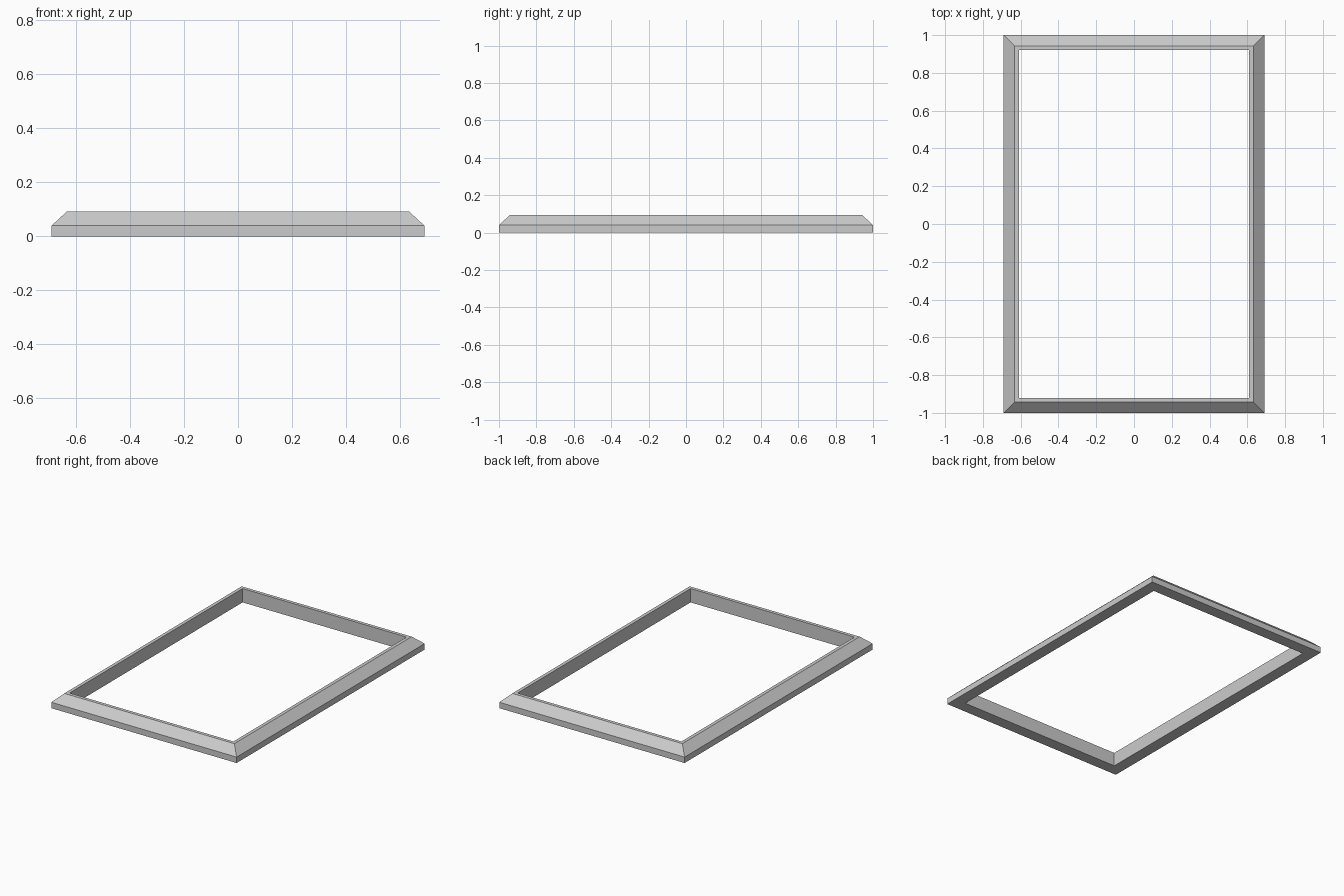
import bpy
import bmesh

cube = bpy.data.objects.get("Cube")
if cube:
    bpy.data.objects.remove(cube, do_unlink=True)

HALF_X, HALF_Y = 0.69, 1.0
# Moulding cross-section: (inset from the outer edge, height)
PROFILE = [(0, 0), (0, 0.04), (0.057, 0.093), (0.08, 0.093), (0.08, 0)]

# Frame colour
grey = bpy.data.materials.new("light grey")
grey.use_nodes = True
colour = (0.6, 0.6, 0.6, 1)
grey.diffuse_color = colour
grey.node_tree.nodes["Principled BSDF"].inputs["Base Color"].default_value = colour

# Sweep the section around four mitred corners
bm = bmesh.new()
corners = [(-1, -1), (1, -1), (1, 1), (-1, 1)]
rings = [[bm.verts.new((sx * (HALF_X - inset), sy * (HALF_Y - inset), z))
          for inset, z in PROFILE] for sx, sy in corners]
n = len(PROFILE)
for i, ring in enumerate(rings):
    following = rings[(i + 1) % len(rings)]
    for j in range(n):
        k = (j + 1) % n
        bm.faces.new((ring[j], following[j], following[k], ring[k]))
bmesh.ops.recalc_face_normals(bm, faces=bm.faces)

mesh = bpy.data.meshes.new("picture_frame")
bm.to_mesh(mesh)
bm.free()
mesh.materials.append(grey)
bpy.context.collection.objects.link(bpy.data.objects.new("picture_frame", mesh))
